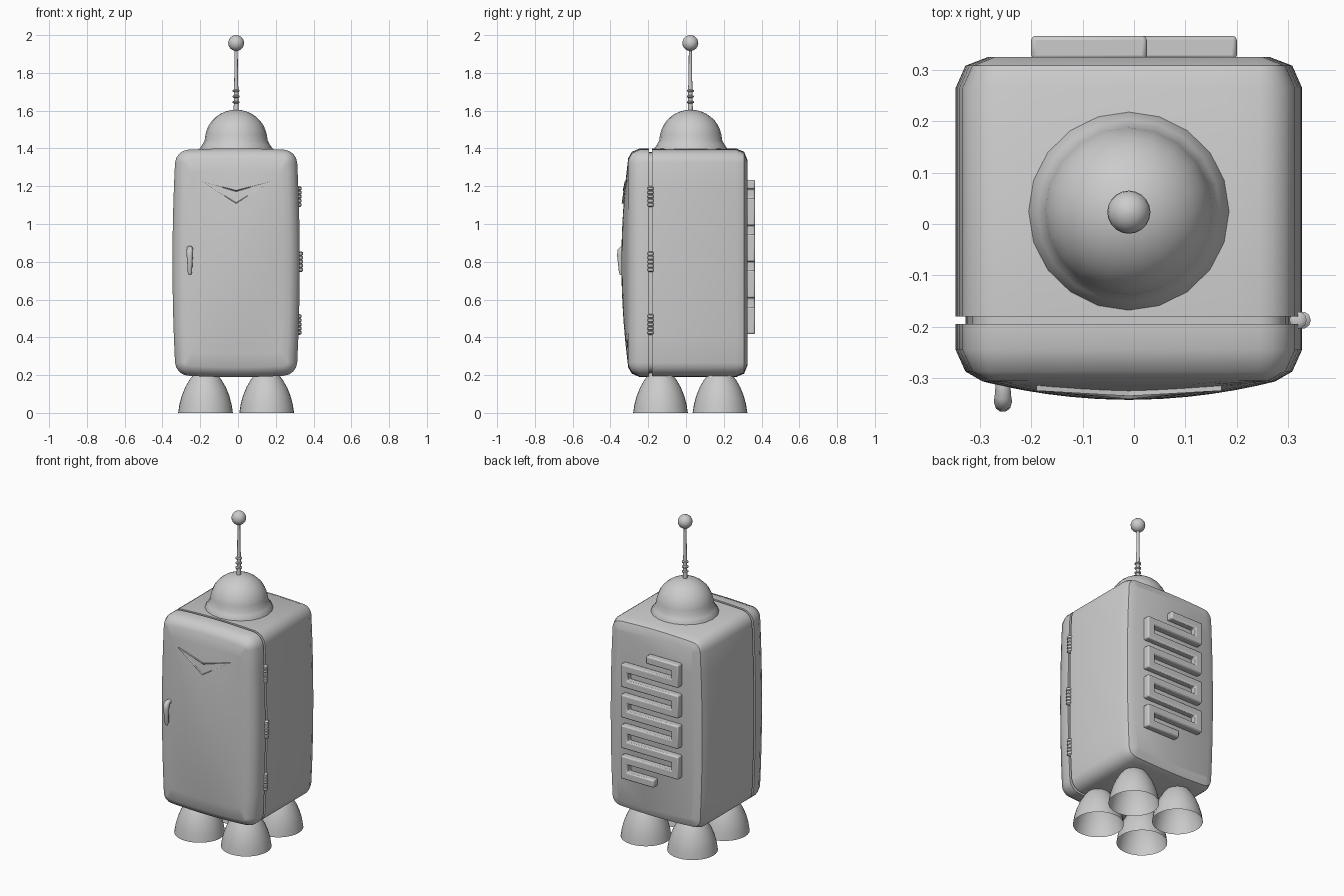
import bpy, bmesh
from math import sin, cos, pi

if "Cube" in bpy.data.objects:
    bpy.data.objects.remove(bpy.data.objects["Cube"])

CX, CZ = -0.01, 0.795          # body centre line
HW, HH = 0.32, 0.594           # body half width / half height


def make(name, verts, faces, angle=40):
    me = bpy.data.meshes.new(name)
    me.from_pydata(verts, [], faces)
    bm = bmesh.new()
    bm.from_mesh(me)
    bmesh.ops.recalc_face_normals(bm, faces=bm.faces)
    bm.to_mesh(me)
    bm.free()
    ob = bpy.data.objects.new(name, me)
    bpy.context.collection.objects.link(ob)
    bpy.ops.object.select_all(action='DESELECT')
    ob.select_set(True)
    bpy.context.view_layer.objects.active = ob
    bpy.ops.object.shade_smooth_by_angle(angle=angle * pi / 180)
    return ob


def skin(name, rings, cap_start=True, cap_end=True, angle=40):
    n = len(rings[0])
    verts = [p for r in rings for p in r]
    faces = [(k * n + i, k * n + (i + 1) % n, (k + 1) * n + (i + 1) % n, (k + 1) * n + i)
             for k in range(len(rings) - 1) for i in range(n)]
    if cap_start:
        faces.append(tuple(range(n)))
    if cap_end:
        faces.append(tuple(range(len(verts) - n, len(verts))))
    return make(name, verts, faces, angle)


def lathe(name, profile, at, segs=20, caps=(True, True), angle=40):
    rings = [[(at[0] + r * cos(2 * pi * i / segs), at[1] + r * sin(2 * pi * i / segs), at[2] + z)
              for i in range(segs)] for r, z in profile]
    return skin(name, rings, *caps, angle)


def outline(inset, sides=8, arc=4):
    """Rounded rectangle in x-z with gently bulging sides."""
    w, h, r = HW - inset, HH - inset, max(0.065 - inset, 0.012)
    base = []
    for q, (sx, sz) in enumerate([(1, 1), (-1, 1), (-1, -1), (1, -1)]):
        for k in range(arc + 1):
            a = (q + k / arc) * pi / 2
            base.append((sx * (w - r) + r * cos(a), sz * (h - r) + r * sin(a)))
    pts = []
    for i, p in enumerate(base):
        q = base[(i + 1) % len(base)]
        n = sides if i % (arc + 1) == arc else 1
        pts += [(p[0] + (q[0] - p[0]) * t / n, p[1] + (q[1] - p[1]) * t / n) for t in range(n)]
    return [(x * (1 + 0.053 * (1 - (z / h) ** 2)), z * (1 + 0.019 * (1 - (x / w) ** 2)))
            for x, z in pts]


def ring(y, inset):
    return [(CX + x, y, CZ + z) for x, z in outline(inset)]


def door_y(x, z):
    u, v = min(1, abs(x) / 0.29), min(1, abs(z) / 0.56)
    return -0.305 - 0.037 * (1 - u * u) * (1 - v * v)


# Cabinet, door seal and bulging door
skin("cabinet", [ring(-0.18, 0.008), ring(-0.18, 0), ring(0.265, 0),
                 ring(0.308, 0.018), ring(0.325, 0.06)])
skin("door_seal", [ring(-0.21, 0.018), ring(-0.17, 0.018)])
rings = [ring(-0.195, 0), ring(-0.245, 0), ring(-0.287, 0.018)]
face = outline(0.05)
for s in (1, 0.87, 0.72, 0.56, 0.4, 0.24, 0.1, 0.02):
    rings.append([(CX + x * s, door_y(x * s, z * s), CZ + z * s) for x, z in face])
skin("door", rings)

# V-shaped door trim with a raised rim
V = [(-0.18, 0.43), (0, 0.313), (0.18, 0.43), (0, 0.383)]
vv = [(CX + x, door_y(x, z) + d, CZ + z) for d in (0.012, -0.010) for x, z in V]
vf = [(0, 1, 3), (1, 2, 3), (4, 5, 7), (5, 6, 7)]
vf += [(i, (i + 1) % 4, 4 + (i + 1) % 4, 4 + i) for i in range(4)]
trim = make("door_trim", vv, vf, 20)
bm = bmesh.new()
bm.from_mesh(trim.data)
front = [f for f in bm.faces if len(f.verts) == 3 and f.normal.y < -0.5]
bmesh.ops.inset_region(bm, faces=front, thickness=0.006, depth=-0.005)
bm.to_mesh(trim.data)
bm.free()

# Door handle: a tapered lever hanging from a short post
cu = bpy.data.curves.new("door_handle", 'CURVE')
cu.dimensions = '3D'
cu.bevel_depth = 0.017
cu.bevel_resolution = 3
cu.use_fill_caps = True
sp = cu.splines.new('POLY')
path = [(-0.305, 0.868, 0.8), (-0.335, 0.870, 0.95), (-0.346, 0.858, 1.05), (-0.349, 0.835, 1.0),
        (-0.347, 0.79, 0.8), (-0.344, 0.745, 0.7), (-0.343, 0.73, 0.4)]
sp.points.add(len(path) - 1)
for p, (y, z, r) in zip(sp.points, path):
    p.co, p.radius = (-0.255, y, z, 1), r
sp.use_smooth = True
bpy.context.collection.objects.link(bpy.data.objects.new("door_handle", cu))

# Three knuckled hinges
knuckle = [(0.008, -0.055)]
for k in range(5):
    z0 = -0.053 + k * 0.0215
    knuckle += [(0.012, z0), (0.017, z0 + 0.004), (0.017, z0 + 0.0165), (0.012, z0 + 0.0205)]
knuckle.append((0.008, 0.055))
for name, x, z in (("top", 0.319, 1.145), ("middle", 0.327, 0.80), ("bottom", 0.319, 0.468)):
    lathe(name + "_hinge", knuckle, (x, -0.187, z), 10)

# Dome with flared collar
dome = [(0.195, 1.375), (0.195, 1.397), (0.178, 1.422), (0.167, 1.442)]
dome += [(0.165 * cos(a * pi / 18), 1.445 + 0.16 * sin(a * pi / 18)) for a in range(1, 9)]
dome.append((0.006, 1.605))
lathe("dome", dome, (CX, 0.025, 0), 20)

# Antenna with rings and ball tip
rod = [(0.014, 1.595)]
for z in (1.645, 1.675, 1.705):
    rod += [(0.012, z - 0.007), (0.019, z - 0.003), (0.019, z + 0.003), (0.012, z + 0.007)]
rod += [(0.010, 1.76), (0.008, 1.93)]
lathe("antenna_rod", rod, (CX, 0.023, 0), 12)
ball = [(max(0.001, 0.042 * sin(a * pi / 12)), -0.042 * cos(a * pi / 12)) for a in range(13)]
lathe("antenna_ball", ball, (CX, 0.023, 1.958), 20)

# Four open rocket bells
bell = [(0.145, 0), (0.138, 0.045), (0.126, 0.09), (0.108, 0.135), (0.085, 0.175), (0.058, 0.21)]
for side, x in (("left", -0.172), ("right", 0.152)):
    for end, y in (("front", -0.135), ("back", 0.18)):
        lathe(f"{end}_{side}_bell", bell, (x, y, 0), 32, (False, False))

# Serpentine cooling coil on the back
pts = [(0.025, 1.209)]
for i in range(8):
    x = -0.176 if i % 2 == 0 else 0.176
    pts += [(x, 1.209 - 0.096 * i), (x, 1.209 - 0.096 * (i + 1))]
pts.append((-0.03, 1.209 - 0.096 * 8))
norms = []
for a, b in zip(pts, pts[1:]):
    dx, dz = b[0] - a[0], b[1] - a[1]
    length = abs(dx) + abs(dz)
    norms.append((-dz / length, dx / length))
rings = []
for i, (x, z) in enumerate(pts):
    ns = {norms[max(i - 1, 0)], norms[min(i, len(norms) - 1)]}
    ox, oz = 0.024 * sum(n[0] for n in ns), 0.024 * sum(n[1] for n in ns)
    rings.append([(x + ox, 0.32, z + oz), (x + ox, 0.366, z + oz),
                  (x - ox, 0.366, z - oz), (x - ox, 0.32, z - oz)])
coil = skin("cooling_coil", rings, angle=30)
bev = coil.modifiers.new("bevel", 'BEVEL')
bev.width = 0.008
bev.segments = 2
